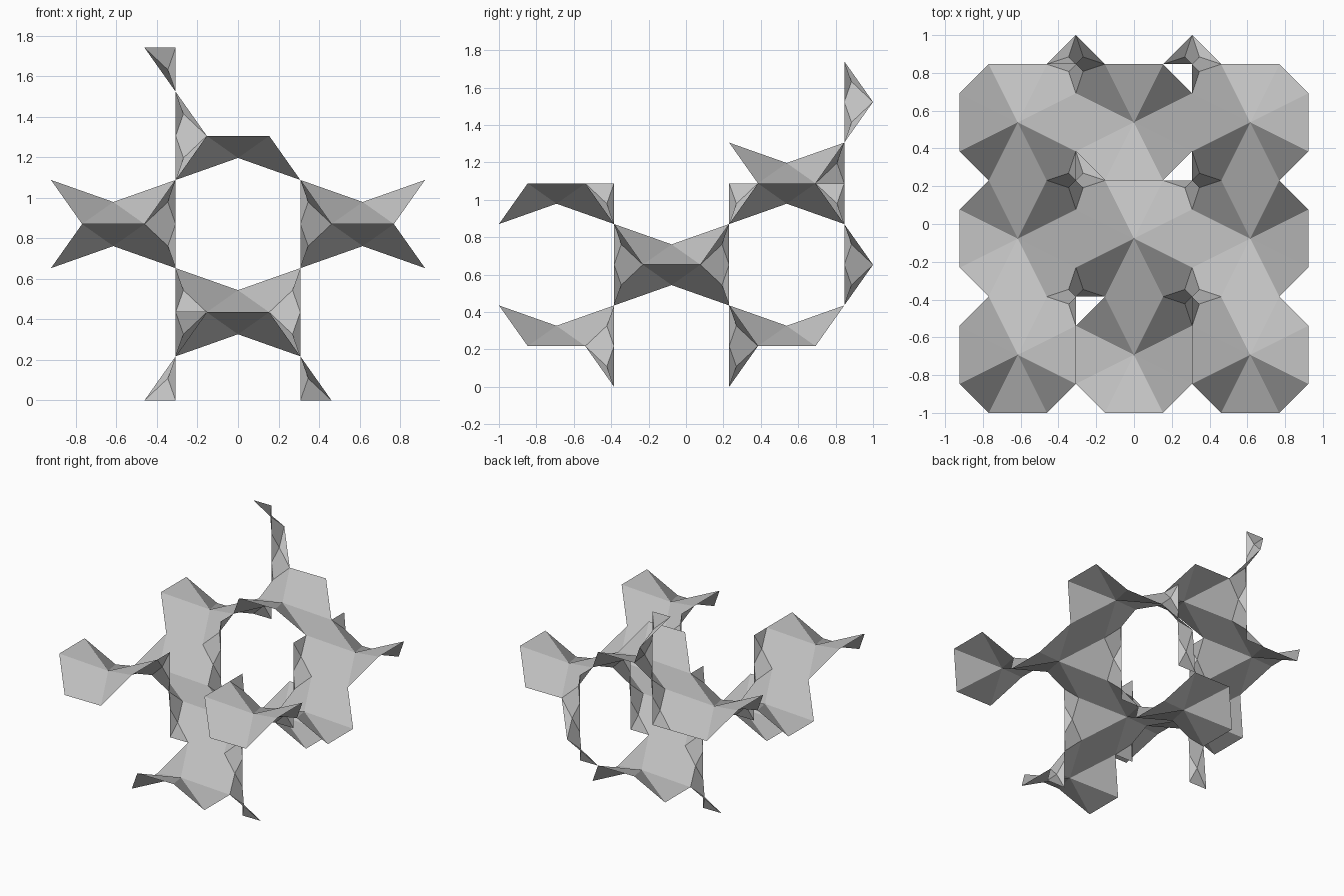
import bpy
import bmesh
import math
from mathutils import Vector

cube = bpy.data.objects.get("Cube")
if cube:
    bpy.data.objects.remove(cube)

Q = 2 / 13               # spiral radius
H = 2 * Q                # half width of an eight-sided tile
STEP = Q * math.sqrt(2)  # height of a quarter turn
ROWS = [-1 + H, -1 + 3 * H, -1 + 5 * H]

grey = bpy.data.materials.new("light_grey")
grey.use_nodes = True
COLOUR = (0.55, 0.55, 0.55, 1)
grey.diffuse_color = COLOUR
grey.node_tree.nodes["Principled BSDF"].inputs["Base Color"].default_value = COLOUR


def fan(bm, centre, ring):
    """Triangles from a centre point to a closed ring."""
    hub = bm.verts.new(centre)
    rim = [bm.verts.new(p) for p in ring]
    for i, v in enumerate(rim):
        bm.faces.new((hub, v, rim[(i + 1) % len(rim)]))


def finish(bm, name):
    bmesh.ops.remove_doubles(bm, verts=bm.verts, dist=0.001)
    mesh = bpy.data.meshes.new(name)
    bm.to_mesh(mesh)
    bm.free()
    mesh.materials.append(grey)
    bpy.context.collection.objects.link(bpy.data.objects.new(name, mesh))


def saddle_tile(bm, column, row, level):
    """Skew octagon: two opposite sides raised, the other two lowered."""
    c = Vector((column * 2 * H, ROWS[row], level * STEP))
    lift = STEP / 2 if int(level) % 2 else -STEP / 2
    ring = []
    for sx, sy in ((1, 1), (-1, 1), (-1, -1), (1, -1)):
        on_x = c + Vector((sx * H, sy * Q, -lift))
        on_y = c + Vector((sx * Q, sy * H, lift))
        ring += [on_x, on_y] if sx * sy > 0 else [on_y, on_x]
    fan(bm, c, ring)


def spiral_ribbon(bm, side, row, hand, first, last):
    """Quarter-turn panels winding between a vertical axis and its rim."""
    base = Vector((side * H, ROWS[row] + H, 0))
    start = 0 if side > 0 else math.pi

    def rim(n):
        a = start + hand * n * math.pi / 2
        return base + Vector((Q * math.cos(a), Q * math.sin(a), n * STEP))

    def axis(n):
        return base + Vector((0, 0, n * STEP))

    for n in range(first, last):
        ring = [axis(n), rim(n), rim(n + 1), axis(n + 1)]
        if hand < 0:
            ring.reverse()
        fan(bm, sum(ring, Vector()) / 4, ring)


# Saddle tiles: side columns are mirrored, the middle one steps up at the back
tiles = bmesh.new()
for side in (-1, 1):
    for row, level in enumerate((4.5, 3.5, 4.5)):
        saddle_tile(tiles, side, row, level)
for row, level in ((0, 1.5), (1, 2.5), (2, 1.5), (2, 5.5)):
    saddle_tile(tiles, 0, row, level)
finish(tiles, "saddle_tiles")

# Spiral ribbons: side, row, winding, first and last quarter turn
ribbons = bmesh.new()
for spec in ((1, 0, -1, 0, 5), (-1, 0, 1, 2, 5),
             (1, 1, 1, 2, 5), (-1, 1, -1, 0, 5),
             (1, 2, -1, 2, 5), (-1, 2, 1, 4, 8)):
    spiral_ribbon(ribbons, *spec)
finish(ribbons, "spiral_ribbons")
